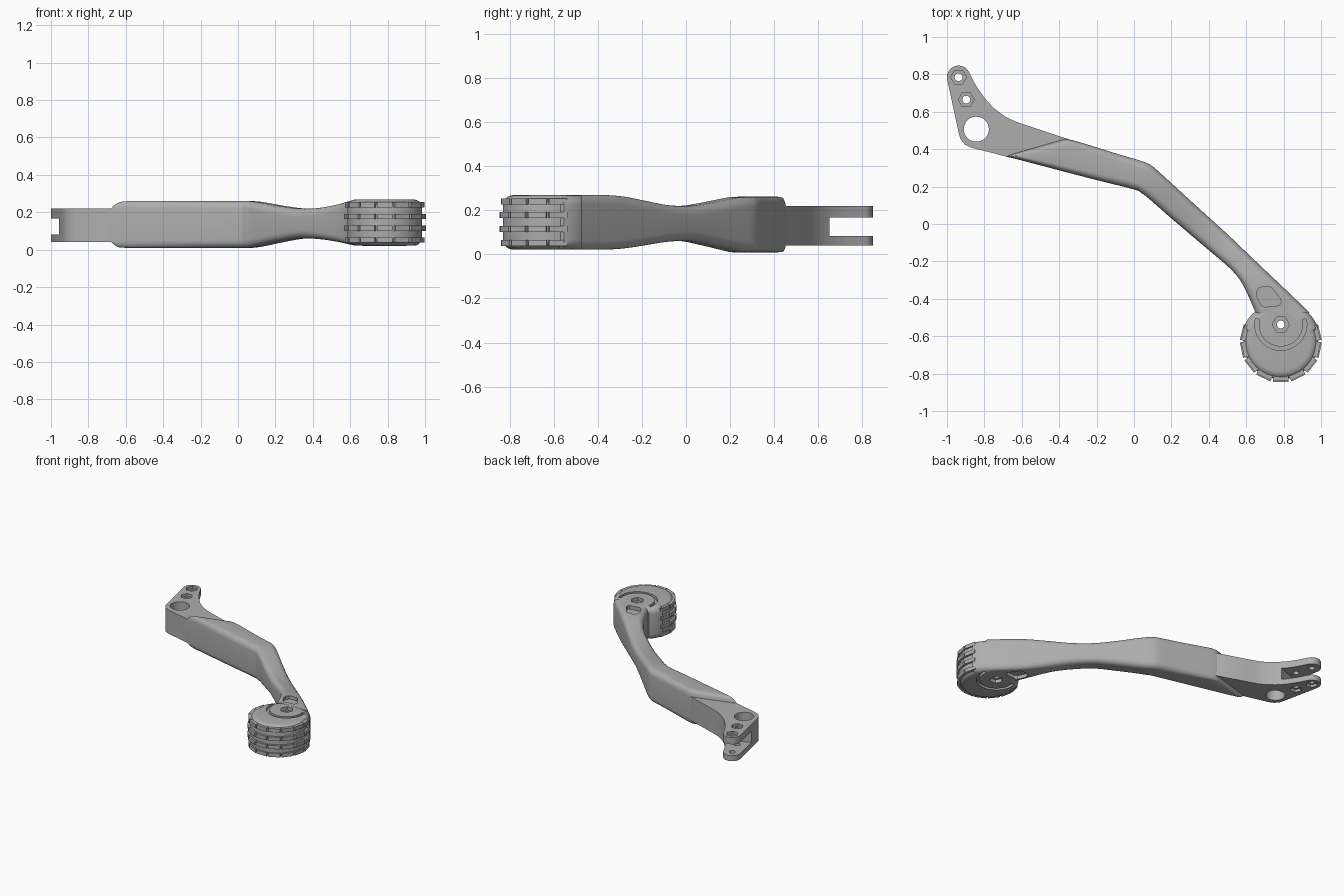
import bpy, bmesh
from math import sin, cos, radians, pi
from mathutils import Vector

cube = bpy.data.objects.get("Cube")
if cube:
    bpy.data.objects.remove(cube)

grey = bpy.data.materials.new("satin_grey")
grey.use_nodes = True
COLOUR = (0.42, 0.42, 0.42, 1)
grey.diffuse_color = COLOUR
grey.node_tree.nodes["Principled BSDF"].inputs["Base Color"].default_value = COLOUR


def make(name, bm):
    bmesh.ops.recalc_face_normals(bm, faces=bm.faces)
    mesh = bpy.data.meshes.new(name)
    bm.to_mesh(mesh)
    bm.free()
    mesh.materials.append(grey)
    ob = bpy.data.objects.new(name, mesh)
    bpy.context.collection.objects.link(ob)
    return ob


def add_prism(bm, pts, z0, z1):
    low = [bm.verts.new((x, y, z0)) for x, y in pts]
    high = [bm.verts.new((x, y, z1)) for x, y in pts]
    bm.faces.new(low[::-1])
    bm.faces.new(high)
    for i in range(len(pts)):
        j = (i + 1) % len(pts)
        bm.faces.new((low[i], low[j], high[j], high[i]))


def prism(name, pts, z0, z1):
    bm = bmesh.new()
    add_prism(bm, pts, z0, z1)
    return make(name, bm)


def loft(name, rings):
    bm = bmesh.new()
    rows = [[bm.verts.new(p) for p in ring] for ring in rings]
    n = len(rows[0])
    for a, b in zip(rows, rows[1:]):
        for i in range(n):
            j = (i + 1) % n
            bm.faces.new((a[i], a[j], b[j], b[i]))
    bm.faces.new(rows[0])
    bm.faces.new(rows[-1])
    return make(name, bm)


def arc(cx, cy, r, a0, a1, n):
    angles = [radians(a0 + (a1 - a0) * i / n) for i in range(n + 1)]
    return [(cx + r * cos(a), cy + r * sin(a)) for a in angles]


def circle(cx, cy, r, n=32):
    return arc(cx, cy, r, 0, 360, n)[:-1]


def carve(ob, cutters):
    for c in cutters:
        m = ob.modifiers.new("cut", "BOOLEAN")
        m.operation, m.solver, m.object = "DIFFERENCE", "EXACT", c
    graph = bpy.context.evaluated_depsgraph_get()
    mesh = bpy.data.meshes.new_from_object(ob.evaluated_get(graph))
    ob.modifiers.clear()
    ob.data = mesh
    for c in cutters:
        bpy.data.objects.remove(c)


def bolt_cutters(x, y, z0, z1, r_hex, r_hole, depth):
    hexagon = circle(x, y, r_hex, 6)
    return [prism("hole_cutter", circle(x, y, r_hole, 24), z0 - .1, z1 + .1),
            prism("hex_cutter", hexagon, z1 - depth, z1 + .1),
            prism("hex_cutter", hexagon, z0 - .1, z0 + depth)]


# Forked mounting plate
outline = arc(-.938, .785, .062, 25, 190, 16) + [
    (-.938, .49), (-.928, .455), (-.905, .425), (-.87, .408), (-.68, .36),
    (-.5, .33), (-.3, .4), (-.36, .456), (-.61, .54), (-.65, .555), (-.69, .575),
    (-.75, .62), (-.8, .675), (-.845, .74)]
plate = prism("mounting_plate", outline, .04, .22)
slot = [(-1.1, .54), (-.955, .585), (-.78, .65), (-.6, .72), (-.6, 1), (-1.1, 1)]
cutters = [prism("slot_cutter", slot, .082, .168),
           prism("pivot_cutter", circle(-.843, .507, .067, 40), -.1, .4)]
for x, y in ((-.938, .785), (-.897, .665)):
    cutters += bolt_cutters(x, y, .04, .22, .042, .021, .02)
carve(plate, cutters)

# Lever arm: outer edge, inner edge, half height, centre height
stations = [
    (-.69, .362, -.36, .457, .09, .13), (-.675, .358, -.345, .452, .117, .132),
    (-.62, .345, -.3, .44, .125, .135), (-.4, .287, -.2, .41, .126, .135),
    (-.2, .235, -.08, .372, .126, .135), (0, .185, .03, .34, .126, .135),
    (.04, .165, .09, .315, .125, .135), (.08, .135, .16, .255, .118, .136),
    (.2, .03, .28, .145, .095, .138), (.3, -.055, .39, .045, .08, .14),
    (.4, -.14, .5, -.055, .083, .14), (.5, -.225, .61, -.16, .1, .142),
    (.56, -.29, .72, -.265, .116, .144), (.6, -.36, .81, -.35, .123, .145),
    (.65, -.475, .94, -.475, .124, .145)]


def spline(a, b, c, d, t):
    return [.5 * (2 * q + (r - p) * t + (2 * p - 5 * q + 4 * r - s) * t * t
                  + (3 * q - p - 3 * r + s) * t ** 3) for p, q, r, s in zip(a, b, c, d)]


def section(s, radius=.042):
    low, high = Vector((s[0], s[1], 0)), Vector((s[2], s[3], 0))
    mid, axis = (low + high) / 2, (high - low).normalized()
    half, h = (high - low).length / 2, s[4]
    ring = []
    for q, (su, sz) in enumerate(((1, 1), (-1, 1), (-1, -1), (1, -1))):
        for u, z in arc(su * (half - radius), sz * (h - radius), radius,
                        90 * q, 90 * q + 90, 6):
            ring.append(mid + axis * u + Vector((0, 0, s[5] + z)))
    return ring


rings = []
last = len(stations) - 1
for i in range(last):
    quad = [stations[min(max(k, 0), last)] for k in range(i - 1, i + 3)]
    rings += [section(spline(*quad, t / 4)) for t in range(4)]
rings.append(section(stations[-1]))
arm = loft("lever_arm", rings)

# Teardrop pockets on both faces of the arm
pocket = [(.655, -.365), (.668, -.343), (.685, -.337), (.73, -.337), (.742, -.348),
          (.782, -.4), (.787, -.42), (.775, -.436), (.7, -.444), (.68, -.435), (.658, -.39)]
carve(arm, [prism("pocket_cutter", pocket, .242, .4),
            prism("pocket_cutter", pocket, -.1, .048)])

# Roller: round-shouldered disc, smooth fender side, flat against the arm
CX, CY, Z0, Z1, ROUND = .785, -.63, .022, .268, .045
profile = [(-ROUND + x, z) for x, z in
           arc(0, Z0 + ROUND, ROUND, -90, 0, 7) + arc(0, Z1 - ROUND, ROUND, 0, 90, 7)]


def roller_ring(offset, z):
    ring = []
    for i in range(120):
        a = 2 * pi * i / 120
        r = (.213 if sin(a) > .33 else .2) + offset
        ring.append((CX + r * cos(a), min(CY + r * sin(a), -.473), z))
    return ring


roller = loft("roller", [roller_ring(o, z) for o, z in profile])
AY = -.537
groove = arc(CX, AY, .139, 167, 373, 48) + arc(CX, AY, .118, 373, 167, 48)
cutters = [prism("groove_cutter", groove, Z1 - .02, .4),
           prism("groove_cutter", groove, -.1, Z0 + .02)]
cutters += bolt_cutters(CX, AY, Z0, Z1, .046, .021, .025)
carve(roller, cutters)

# Tread blocks around the exposed side
bm = bmesh.new()
for k in range(-4, 5):
    a = radians(-90 + 26 * k)
    out, side = Vector((cos(a), sin(a))), Vector((-sin(a), cos(a)))
    for z, r in ((.052, .209), (.115, .215), (.178, .215), (.24, .209)):
        pts = [Vector((CX, CY)) + out * d + side * w
               for d, w in ((.17, -.042), (r, -.042), (r, .042), (.17, .042))]
        add_prism(bm, pts, z - .014, z + .014)
treads = make("tread_blocks", bm)

# Smooth shading with crisp edges
bpy.ops.object.select_all(action="DESELECT")
for ob in (plate, arm, roller, treads):
    ob.select_set(True)
    bpy.context.view_layer.objects.active = ob
bpy.ops.object.shade_smooth_by_angle(angle=radians(30))
